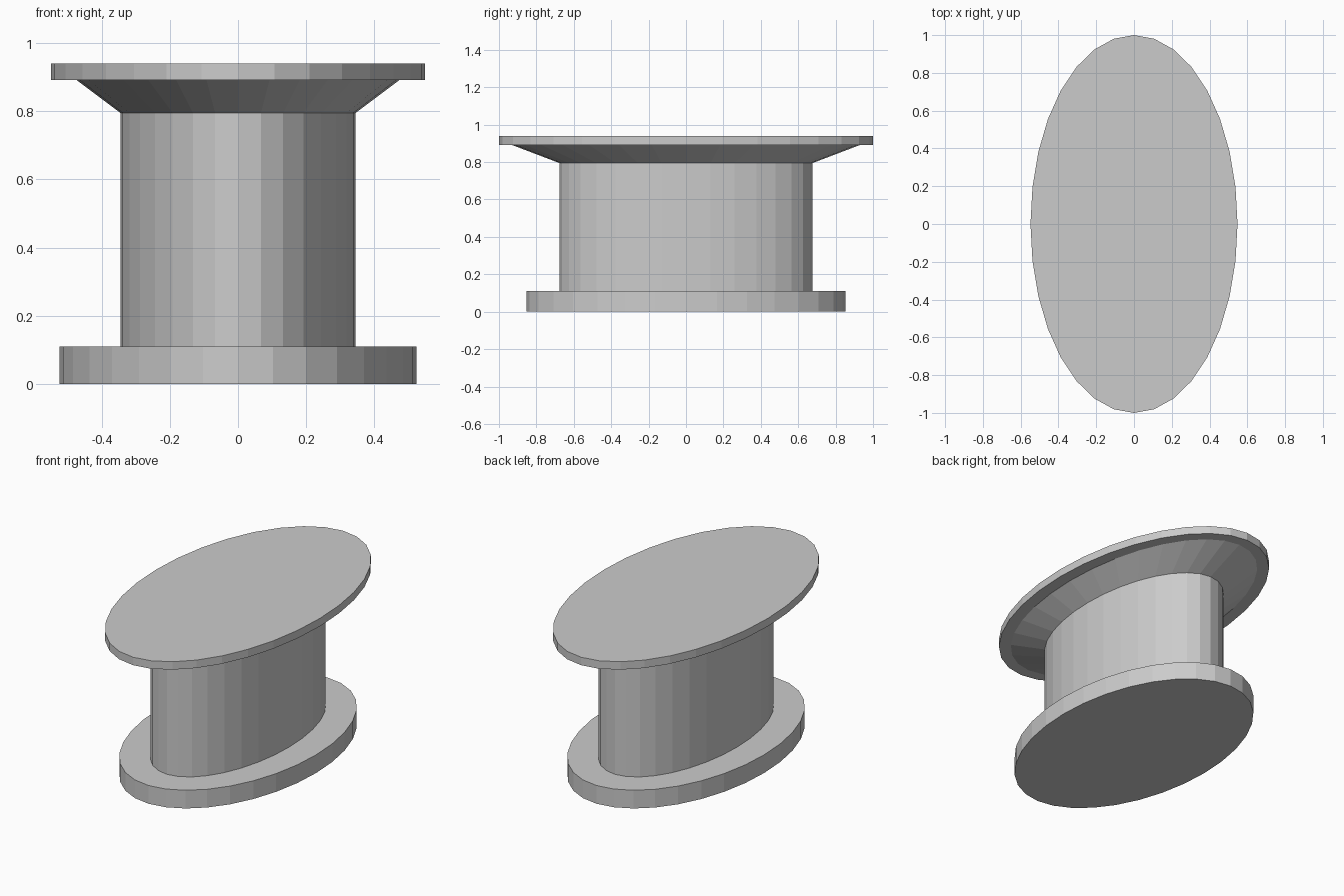
import bpy

if "Cube" in bpy.data.objects:
    bpy.data.objects.remove(bpy.data.objects["Cube"])


def oval(name, rx, ry, z0, z1, flare=1.0, sides=32):
    """Flat-faced elliptical drum; flare is the top/bottom radius ratio."""
    bpy.ops.mesh.primitive_cone_add(vertices=sides, radius1=1, radius2=flare,
                                    depth=z1 - z0, location=(0, 0, (z0 + z1) / 2))
    ob = bpy.context.object
    ob.name = name
    ob.scale = (rx, ry, 1)
    bpy.ops.object.transform_apply(location=False, rotation=False, scale=True)
    return ob


# Foot, column, flared collar and top slab
oval("base_plate", 0.523, 0.853, 0.0, 0.11)
oval("column", 0.345, 0.677, 0.11, 0.795)
oval("flared_collar", 0.345, 0.677, 0.795, 0.892, flare=1.376)
oval("table_top", 0.548, 1.0, 0.892, 0.94)
